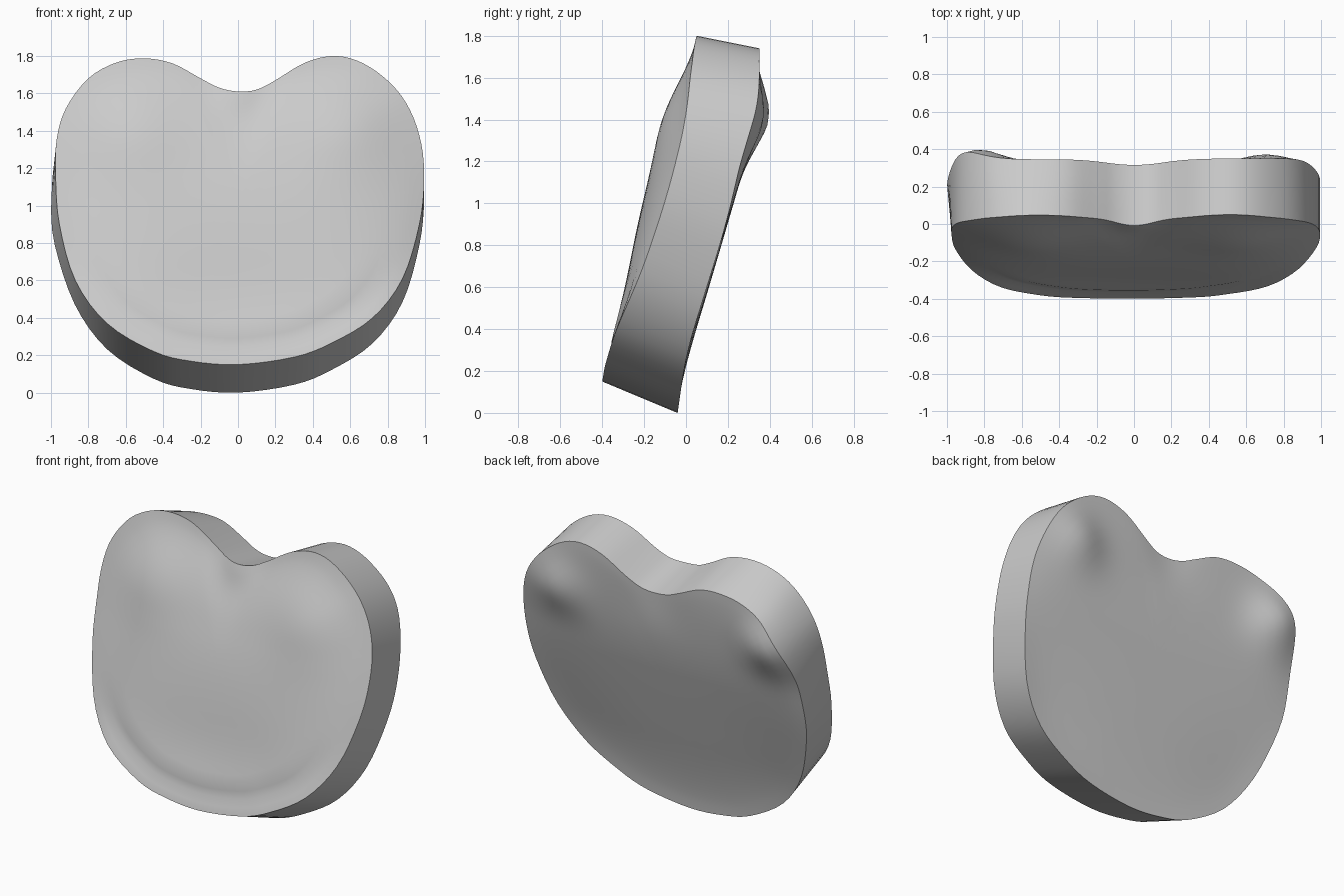
import bpy, bmesh, math
from mathutils import Vector

if "Cube" in bpy.data.objects:
    bpy.data.objects.remove(bpy.data.objects["Cube"])

# Front outline (x, z), counter-clockwise from the bottom
OUTLINE = [(0, .15), (.3, .19), (.5, .265), (.72, .40), (.88, .61), (.97, .9), (.995, 1.13),
           (.98, 1.33), (.92, 1.51), (.82, 1.65), (.67, 1.76), (.52, 1.80), (.36, 1.765),
           (.2, 1.67), (.1, 1.62), (0, 1.61), (-.1, 1.63), (-.2, 1.68), (-.35, 1.76),
           (-.5, 1.787), (-.65, 1.765), (-.8, 1.68), (-.92, 1.52), (-.97, 1.35), (-.975, 1.15),
           (-.955, .9), (-.87, .6), (-.7, .37), (-.45, .22), (-.25, .168)]
# Depth profiles (z, y): rims and face centres
FRONT_RIM = [(.15, -.40), (.27, -.38), (.4, -.335), (.5, -.29), (.6, -.24), (.82, -.16),
             (1.09, -.075), (1.4, .0), (1.7, .03), (1.8, .05)]
FRONT_FACE = [(.15, -.385), (.35, -.325), (.57, -.285), (.75, -.262), (1.04, -.2), (1.3, -.12),
              (1.45, -.08), (1.6, -.03), (1.8, .03)]
BACK_RIM = [(0, -.04), (.28, .0), (.57, .09), (.86, .18), (1.1, .24), (1.25, .27), (1.37, .315),
            (1.5, .335), (1.74, .35)]
BACK_FACE = [(0, -.03), (.33, .035), (.6, .11), (.94, .21), (1.13, .265), (1.4, .315), (1.74, .35)]
RINGS, WALL = 18, 4


def lerp_table(table, z):
    if z <= table[0][0]:
        return table[0][1]
    for (a, ya), (b, yb) in zip(table, table[1:]):
        if z <= b:
            return ya + (yb - ya) * (z - a) / (b - a)
    return table[-1][1]


def smooth_table(table, z):
    # average over a window that shrinks towards the table ends
    h = max(0, min(.12, z - table[0][0], table[-1][0] - z))
    return sum(lerp_table(table, z + h * k / 3) for k in range(-3, 4)) / 7


def closed_spline(pts, steps):
    out, n = [], len(pts)
    for i in range(n):
        p0, p1, p2, p3 = (Vector(pts[(i + k) % n]) for k in (-1, 0, 1, 2))
        for j in range(steps):
            t = j / steps
            out.append(.5 * (2 * p1 + (p2 - p0) * t + (2 * p0 - 5 * p1 + 4 * p2 - p3) * t * t
                             + (3 * p1 - p0 - 3 * p2 + p3) * t ** 3))
    return out


def bump(x, z, cx, cz, r):
    return math.exp(-((x - cx) ** 2 + (z - cz) ** 2) / (r * r))


def front_y(x, z, s, rim_z):
    w = s ** 4
    y = smooth_table(FRONT_FACE, z) * (1 - w) + smooth_table(FRONT_RIM, rim_z) * w
    # full lobes, pinched notch, shallow groove inside the lower rim
    y -= .045 * (1 - s ** 6) * (bump(x, z, .6, 1.42, .28) + bump(x, z, -.6, 1.42, .28))
    y -= .03 * bump(x, z, 0, 1.61, .12)
    return y + .02 * math.exp(-((s - .88) / .06) ** 2) * max(0, min(1, (.75 - z) / .3))


def back_y(x, z, s, rim_z):
    w = s ** 5
    y = smooth_table(BACK_FACE, z) * (1 - w) + smooth_table(BACK_RIM, rim_z) * w
    # raised lobes and a lower notch
    y += .05 * bump(x, z, .7, 1.4, .17) + .075 * bump(x, z, -.83, 1.4, .18)
    return y - .02 * bump(x, z, 0, 1.53, .2)


def cap(bm, outline, centre, depth):
    rings, (cx, cz) = [], centre
    for k in range(RINGS):
        s = 1 - k / RINGS
        row = []
        for p in outline:
            x, z = cx + s * (p.x - cx), cz + s * (p.y - cz)
            row.append(bm.verts.new((x, depth(x, z, s, p.y), z)))
        rings.append(row)
    bridge(bm, rings)
    tip = bm.verts.new((cx, depth(cx, cz, 0, cz), cz))
    last = rings[-1]
    for i in range(len(last)):
        bm.faces.new((last[i - 1], last[i], tip))
    return rings[0]


def bridge(bm, rows):
    for a, b in zip(rows, rows[1:]):
        for i in range(len(a)):
            bm.faces.new((a[i - 1], a[i], b[i], b[i - 1]))


# Front rim, and the back rim dropped because the slab leans backwards
front = closed_spline(OUTLINE, 4)
back = []
for p in front:
    drop = .15 - .09 * (p.y - .15) / 1.65 + .06 * bump(p.x, p.y, -.6, 1.75, .35)
    back.append(Vector((p.x - .028 * bump(p.x, p.y, -.97, 1.0, .3), p.y - drop)))

# Puffed heart-shaped slab
bm = bmesh.new()
f_rim = cap(bm, front, (0, 1.0), front_y)
b_rim = cap(bm, back, (0, .93), back_y)
rows = [f_rim]
for k in range(1, WALL):
    rows.append([bm.verts.new(a.co.lerp(b.co, k / WALL)) for a, b in zip(f_rim, b_rim)])
bridge(bm, rows + [b_rim])
bmesh.ops.recalc_face_normals(bm, faces=bm.faces)
mesh = bpy.data.meshes.new("heart_cushion")
bm.to_mesh(mesh)
bm.free()
obj = bpy.data.objects.new("heart_cushion", mesh)
bpy.context.collection.objects.link(obj)
bpy.context.view_layer.objects.active = obj
obj.select_set(True)
bpy.ops.object.shade_smooth_by_angle(angle=math.radians(40))
